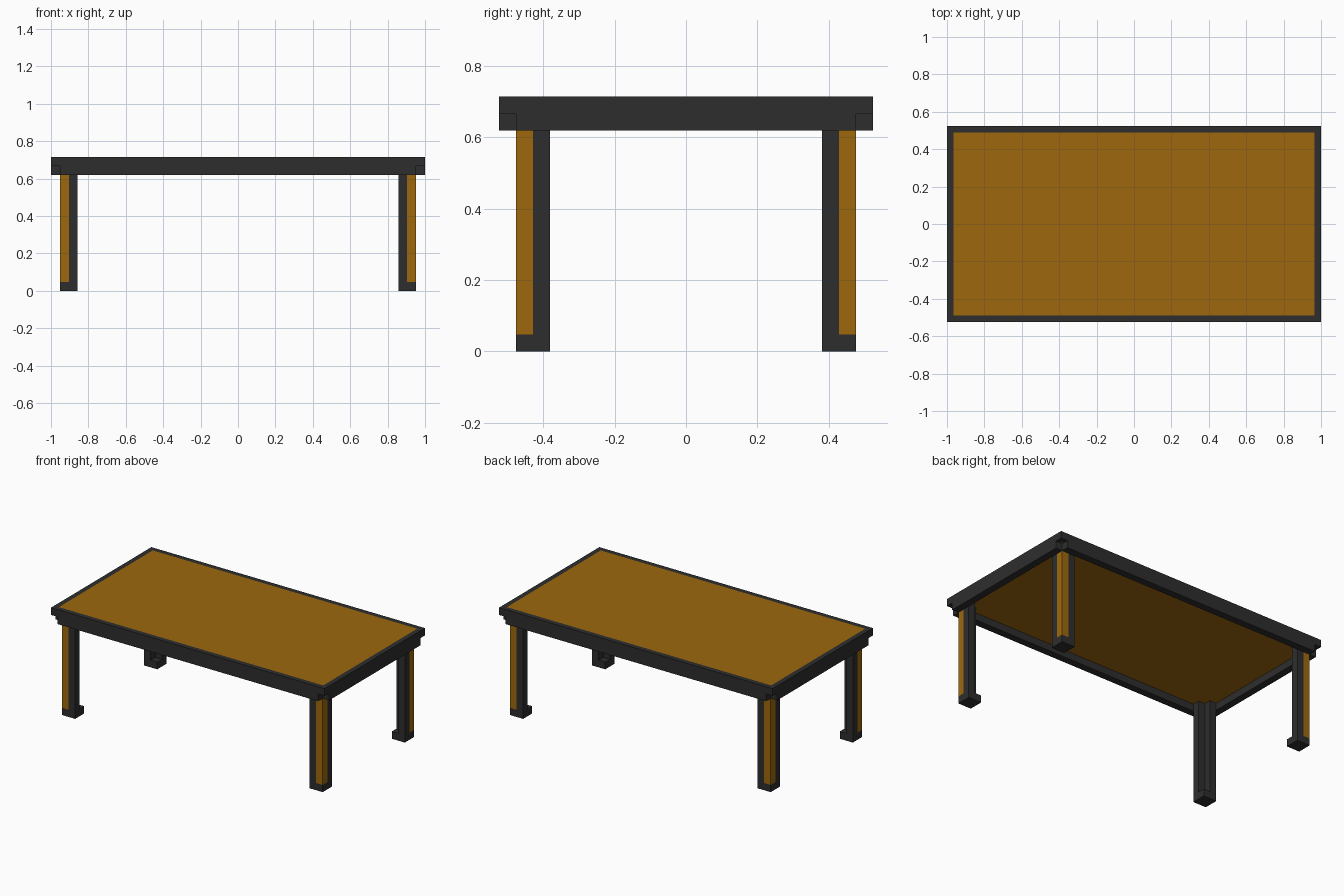
import bpy
import bmesh
from mathutils import Vector

if "Cube" in bpy.data.objects:
    bpy.data.objects.remove(bpy.data.objects["Cube"], do_unlink=True)

U = 2 / 42                      # one step of the block grid
HALF_X, HALF_Y, TOP = 21 * U, 11 * U, 15 * U


def material(name, rgb):
    mat = bpy.data.materials.new(name)
    mat.use_nodes = True
    colour = (*rgb, 1)
    mat.diffuse_color = colour
    mat.node_tree.nodes["Principled BSDF"].inputs["Base Color"].default_value = colour
    return mat


DARK = material("charcoal", (0.027, 0.027, 0.027))
AMBER = material("amber_brown", (0.34, 0.14, 0.004))


def box(name, low, high, mats, mirror=(False, False), panel=False):
    """Box between two corners, optionally mirrored, optionally with inset panels above and below."""
    low, high = Vector(low), Vector(high)
    bm = bmesh.new()
    bmesh.ops.create_cube(bm, size=1)
    for v in bm.verts:
        v.co = Vector((l + (h - l) * (c + 0.5) for l, h, c in zip(low, high, v.co)))
    if panel:
        bm.normal_update()
        caps = [f for f in bm.faces if abs(f.normal.z) > 0.9]
        bmesh.ops.inset_individual(bm, faces=caps, thickness=U)
        for f in caps:
            f.material_index = 1
    mesh = bpy.data.meshes.new(name)
    bm.to_mesh(mesh)
    bm.free()
    for mat in mats:
        mesh.materials.append(mat)
    obj = bpy.data.objects.new(name, mesh)
    bpy.context.collection.objects.link(obj)
    if any(mirror):
        mod = obj.modifiers.new("Mirror", 'MIRROR')
        mod.use_axis = (*mirror, False)
    return obj


# Table top: dark rim with an amber panel on both faces
box("table_top", (-HALF_X, -HALF_Y, TOP - U), (HALF_X, HALF_Y, TOP), [DARK, AMBER], panel=True)

# Aprons under the rim, leaving the corners notched
in_x, in_y, low_z, mid_z = HALF_X - U, HALF_Y - U, TOP - 2 * U, TOP - U
box("long_apron", (-in_x, in_y, low_z), (in_x, HALF_Y, mid_z), [DARK], (False, True))
box("short_apron", (in_x, -in_y, low_z), (HALF_X, in_y, mid_z), [DARK], (True, False))

# Legs: square foot, amber outer post flanked by two dark posts, open inner corner
both = (True, True)
box("foot", (in_x - 2 * U, in_y - 2 * U, 0), (in_x, in_y, U), [DARK], both)
box("leg_corner_post", (in_x - U, in_y - U, U), (in_x, in_y, low_z), [AMBER], both)
box("leg_corner_cap", (in_x - U, in_y - U, low_z), (in_x, in_y, mid_z), [DARK], both)
box("leg_inner_post_x", (in_x - 2 * U, in_y - U, U), (in_x - U, in_y, mid_z), [DARK], both)
box("leg_inner_post_y", (in_x - U, in_y - 2 * U, U), (in_x, in_y - U, mid_z), [DARK], both)
